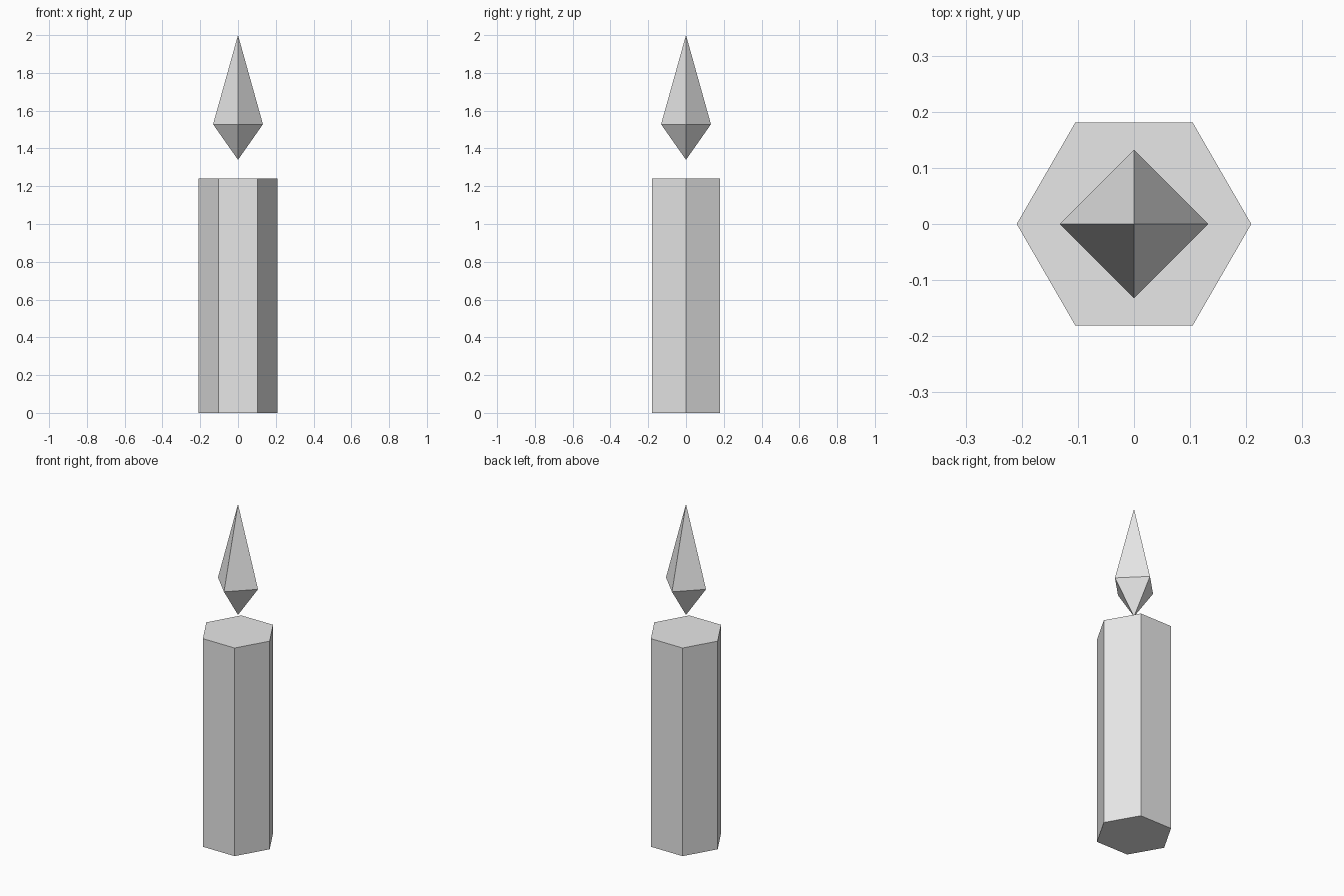
import bpy
import bmesh
import math

if "Cube" in bpy.data.objects:
    bpy.data.objects.remove(bpy.data.objects["Cube"])

grey = bpy.data.materials.new("light_grey")
grey.diffuse_color = (0.8, 0.8, 0.8, 1.0)
grey.use_nodes = True
grey.node_tree.nodes["Principled BSDF"].inputs["Base Color"].default_value = grey.diffuse_color


def lathe(name, sides, profile):
    """Flat-faced solid from (radius, z) points, bottom to top; radius 0 makes a tip."""
    bm = bmesh.new()
    rings = []
    for r, z in profile:
        n = sides if r > 0 else 1
        rings.append([bm.verts.new((r * math.cos(math.tau * i / sides),
                                    r * math.sin(math.tau * i / sides), z))
                      for i in range(n)])
    for low, high in zip(rings, rings[1:]):
        for i in range(sides):
            j = i + 1
            corners = [low[i % len(low)], low[j % len(low)],
                       high[j % len(high)], high[i % len(high)]]
            bm.faces.new(list(dict.fromkeys(corners)))
    # Close open ends
    for ring in (rings[0], rings[-1]):
        if len(ring) > 1:
            bm.faces.new(ring)
    bmesh.ops.recalc_face_normals(bm, faces=bm.faces[:])
    mesh = bpy.data.meshes.new(name)
    bm.to_mesh(mesh)
    bm.free()
    mesh.materials.append(grey)
    obj = bpy.data.objects.new(name, mesh)
    bpy.context.collection.objects.link(obj)
    return obj


# Hexagonal wax body
lathe("candle_body", 6, [(0.209, 0.0), (0.209, 1.24)])

# Four-sided flame floating above the body
lathe("flame", 4, [(0.0, 1.34), (0.132, 1.528), (0.0, 2.0)])
